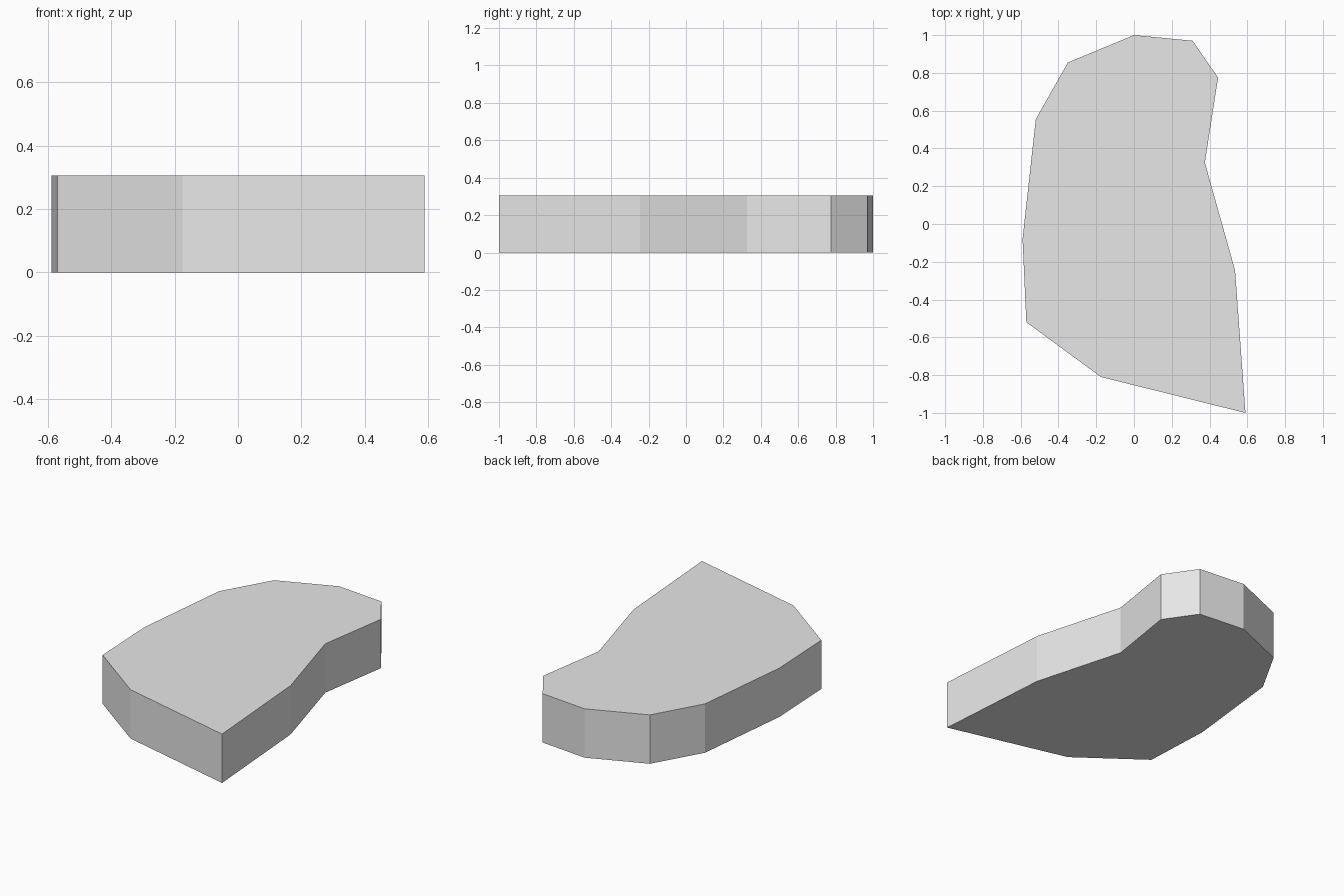
import bpy
import bmesh

cube = bpy.data.objects.get("Cube")
if cube:
    bpy.data.objects.remove(cube, do_unlink=True)

HEIGHT = 0.305

# Outline of the slab, clockwise from the back
OUTLINE = [
    (0.0, 1.0), (0.31, 0.97), (0.445, 0.775), (0.375, 0.325),
    (0.535, -0.245), (0.59, -1.0), (-0.175, -0.81), (-0.57, -0.52),
    (-0.59, -0.08), (-0.52, 0.555), (-0.35, 0.855),
]


def make_material(name, colour):
    mat = bpy.data.materials.new(name)
    mat.use_nodes = True
    mat.diffuse_color = colour
    mat.node_tree.nodes["Principled BSDF"].inputs["Base Color"].default_value = colour
    return mat


def extruded_outline(name, points, height, mat):
    bm = bmesh.new()
    base = bm.faces.new([bm.verts.new((x, y, 0)) for x, y in points])
    result = bmesh.ops.extrude_face_region(bm, geom=[base], use_keep_orig=True)
    top = [g for g in result["geom"] if isinstance(g, bmesh.types.BMVert)]
    bmesh.ops.translate(bm, verts=top, vec=(0, 0, height))
    bmesh.ops.recalc_face_normals(bm, faces=bm.faces)
    mesh = bpy.data.meshes.new(name)
    bm.to_mesh(mesh)
    bm.free()
    mesh.materials.append(mat)
    obj = bpy.data.objects.new(name, mesh)
    bpy.context.collection.objects.link(obj)
    return obj


# Flat stone slab
light_grey = make_material("light_grey", (0.8, 0.8, 0.8, 1.0))
extruded_outline("stone_slab", OUTLINE, HEIGHT, light_grey)
